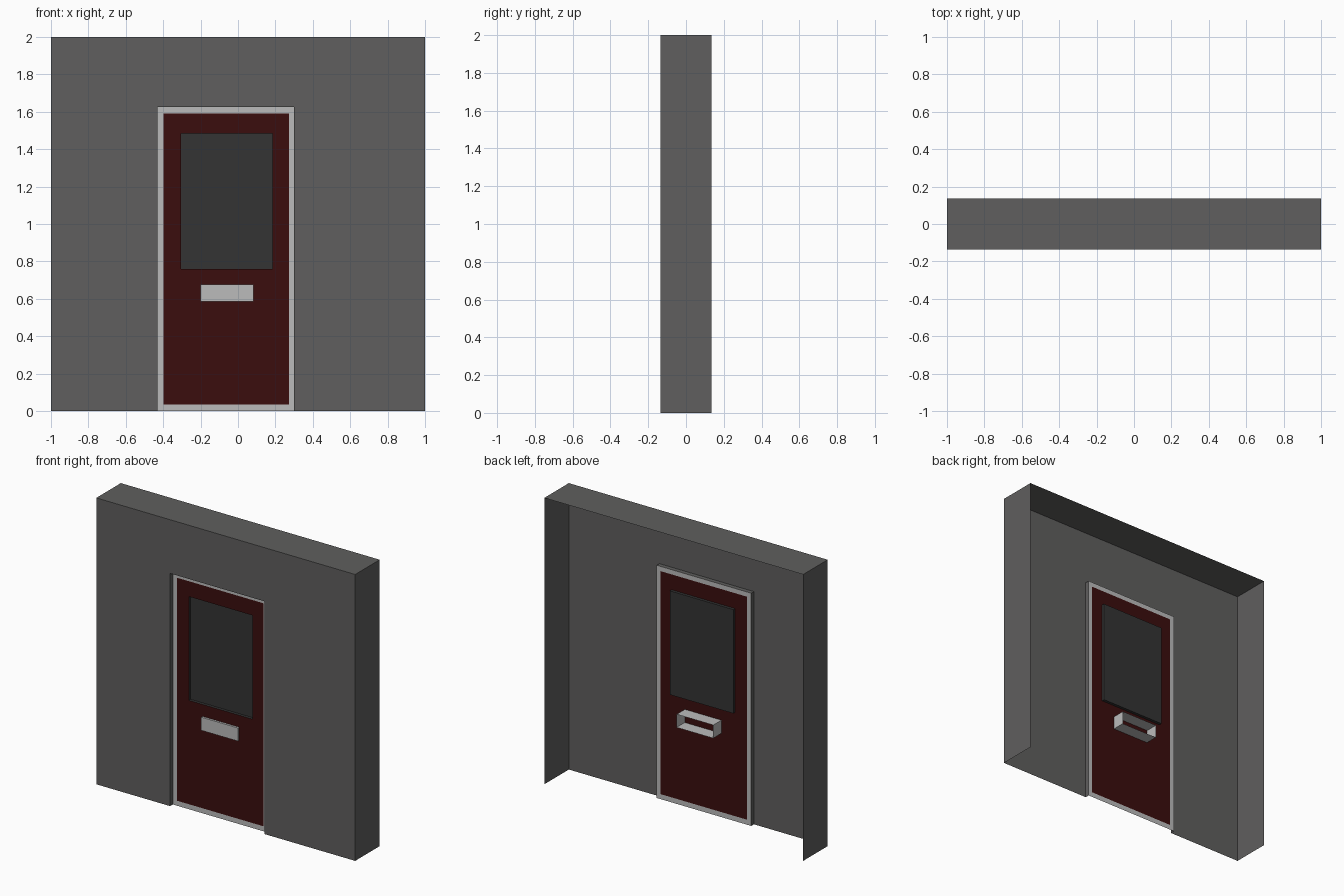
import bpy

if "Cube" in bpy.data.objects:
    bpy.data.objects.remove(bpy.data.objects["Cube"])

FRONT, BACK = -0.135, 0.135      # wall shell depth
FRAME_Y, GLASS_Y = -0.105, -0.085  # frame and door plane, window pane plane


def material(name, rgb):
    m = bpy.data.materials.new(name)
    m.diffuse_color = (*rgb, 1)
    m.use_nodes = True
    m.node_tree.nodes["Principled BSDF"].inputs["Base Color"].default_value = m.diffuse_color
    return m


def build(name, faces, mat):
    """Make one object from a list of polygons, sharing equal corners."""
    verts = list(dict.fromkeys(p for f in faces for p in f))
    mesh = bpy.data.meshes.new(name)
    mesh.from_pydata(verts, [], [[verts.index(p) for p in f] for f in faces])
    mesh.materials.append(mat)
    obj = bpy.data.objects.new(name, mesh)
    bpy.context.collection.objects.link(obj)
    return obj


def rect(x0, x1, z0, z1, y):
    """Rectangle facing the front (-y)."""
    return [(x0, y, z0), (x1, y, z0), (x1, y, z1), (x0, y, z1)]


def bridge(a, b, closed=True):
    """Quads joining two matching loops."""
    n = len(a)
    return [[a[i], a[(i + 1) % n], b[(i + 1) % n], b[i]]
            for i in range(n if closed else n - 1)]


wall_grey = material("wall_grey", (0.115, 0.114, 0.112))
trim_grey = material("trim_grey", (0.5, 0.5, 0.5))
door_red = material("door_red", (0.043, 0.0043, 0.0043))
glass_grey = material("glass_grey", (0.034, 0.034, 0.034))

# Wall: front face around the doorway, short reveal, sides and top (open at back)
outline = [(-1, 0), (-1, 2), (1, 2), (1, 0)]
doorway = [(-0.43, 0), (-0.43, 1.625), (0.30, 1.625), (0.30, 0)]
loop = lambda pts, y: [(x, y, z) for x, z in pts]
outer, opening = loop(outline, FRONT), loop(doorway, FRONT)
build("wall",
      bridge(outer, opening, False)
      + bridge(loop(outline, BACK), outer, False)
      + bridge(opening, loop(doorway, FRAME_Y), False), wall_grey)

# Door frame: flat ring set back in the doorway
frame_out = rect(-0.43, 0.30, 0, 1.625, FRAME_Y)
frame_in = rect(-0.398, 0.272, 0.035, 1.592, FRAME_Y)
build("door_frame", bridge(frame_out, frame_in), trim_grey)

# Door leaf with a window opening
window_edge = rect(-0.306, 0.185, 0.76, 1.485, FRAME_Y)
build("door", bridge(frame_in, window_edge), door_red)

# Window pane, set back from the door
pane = rect(-0.306, 0.185, 0.76, 1.485, GLASS_Y)
build("window", bridge(window_edge, pane) + [pane], glass_grey)

# Letter box: passes through the door, open at the back
flap = rect(-0.20, 0.083, 0.585, 0.677, -0.12)
rim = rect(-0.20, 0.083, 0.585, 0.677, -0.015)
build("letter_box", [flap] + bridge(rim, flap), trim_grey)
